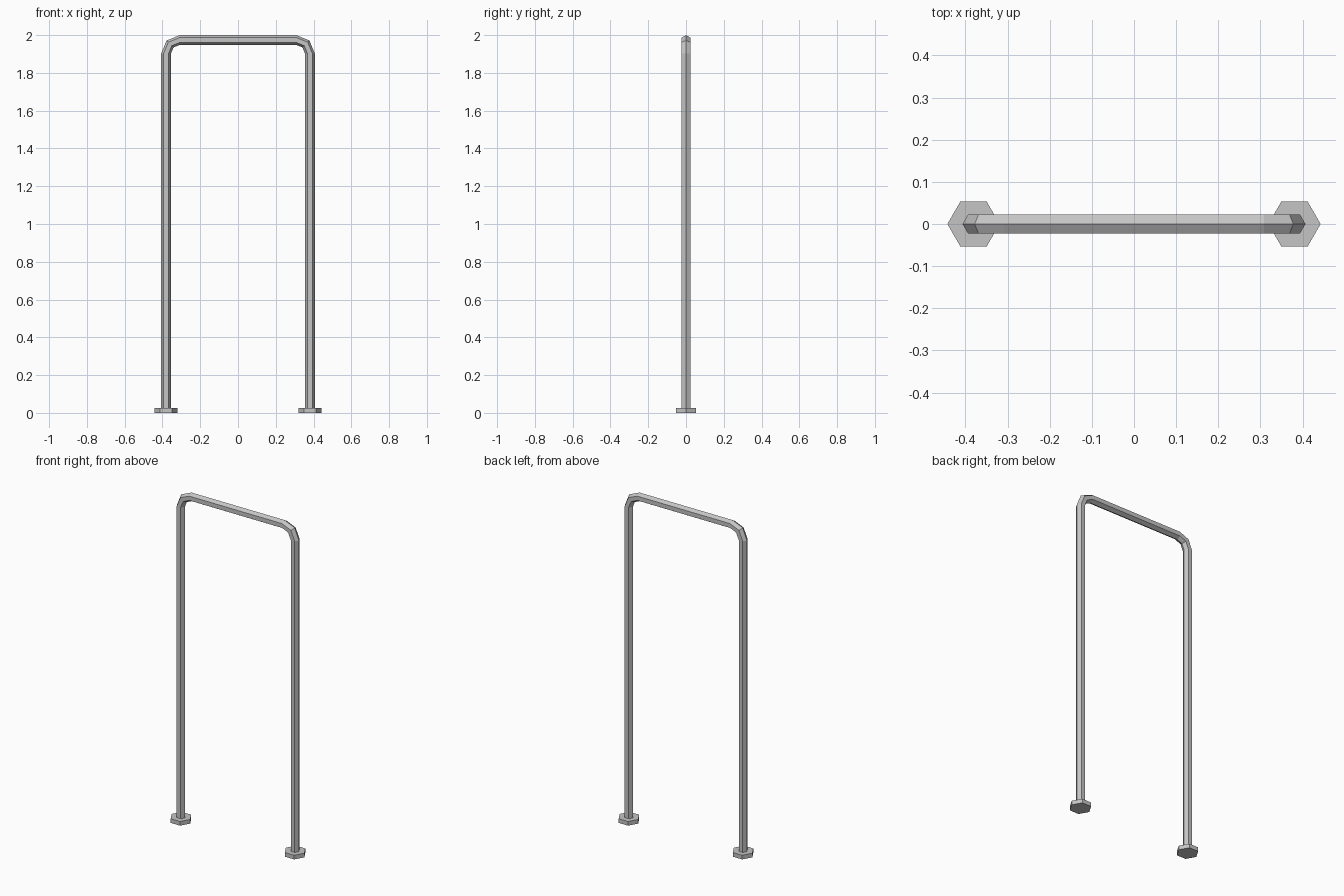
import bpy
import bmesh
from math import sin, cos, pi

# Remove the default object
cube = bpy.data.objects.get("Cube")
if cube:
    bpy.data.objects.remove(cube, do_unlink=True)

SIDES = 6
TUBE_R = 0.026
LEG_X = 0.381
TOP_Z = 1.974
BEND = 0.072
BASE_R = 0.062
BASE_H = 0.025

metal = bpy.data.materials.new("light grey metal")
metal.use_nodes = True
grey = (0.56, 0.56, 0.56, 1)
metal.diffuse_color = grey
metal.node_tree.nodes["Principled BSDF"].inputs["Base Color"].default_value = grey


def finish(bm, name):
    bmesh.ops.recalc_face_normals(bm, faces=bm.faces)
    mesh = bpy.data.meshes.new(name)
    bm.to_mesh(mesh)
    bm.free()
    mesh.materials.append(metal)
    obj = bpy.data.objects.new(name, mesh)
    bpy.context.collection.objects.link(obj)


# Path stations: x, z and the angle of the outward direction
stations = [(LEG_X, 0.0, 0.0)]
for i in range(3):
    a = i * pi / 4
    stations.append((LEG_X - BEND + BEND * cos(a), TOP_Z - BEND + BEND * sin(a), a))
stations += [(-x, z, pi - a) for x, z, a in reversed(stations)]

# Bent hexagonal tube, swept along the stations
bm = bmesh.new()
rings = []
for x, z, a in stations:
    ring = []
    for k in range(SIDES):
        t = 2 * pi * k / SIDES
        out = TUBE_R * cos(t)
        ring.append(bm.verts.new((x + out * cos(a), TUBE_R * sin(t), z + out * sin(a))))
    rings.append(ring)
for r1, r2 in zip(rings, rings[1:]):
    for k in range(SIDES):
        n = (k + 1) % SIDES
        bm.faces.new((r1[k], r1[n], r2[n], r2[k]))
bm.faces.new(rings[0])
bm.faces.new(rings[-1])
finish(bm, "bent_tube")

# Hexagonal foot plates
for name, side in (("left_foot", 1), ("right_foot", -1)):
    bm = bmesh.new()
    ends = []
    for z in (0, BASE_H):
        ends.append([bm.verts.new((side * LEG_X + BASE_R * cos(2 * pi * k / SIDES),
                                   BASE_R * sin(2 * pi * k / SIDES), z))
                     for k in range(SIDES)])
    for k in range(SIDES):
        n = (k + 1) % SIDES
        bm.faces.new((ends[0][k], ends[0][n], ends[1][n], ends[1][k]))
    for end in ends:
        bm.faces.new(end)
    finish(bm, name)
